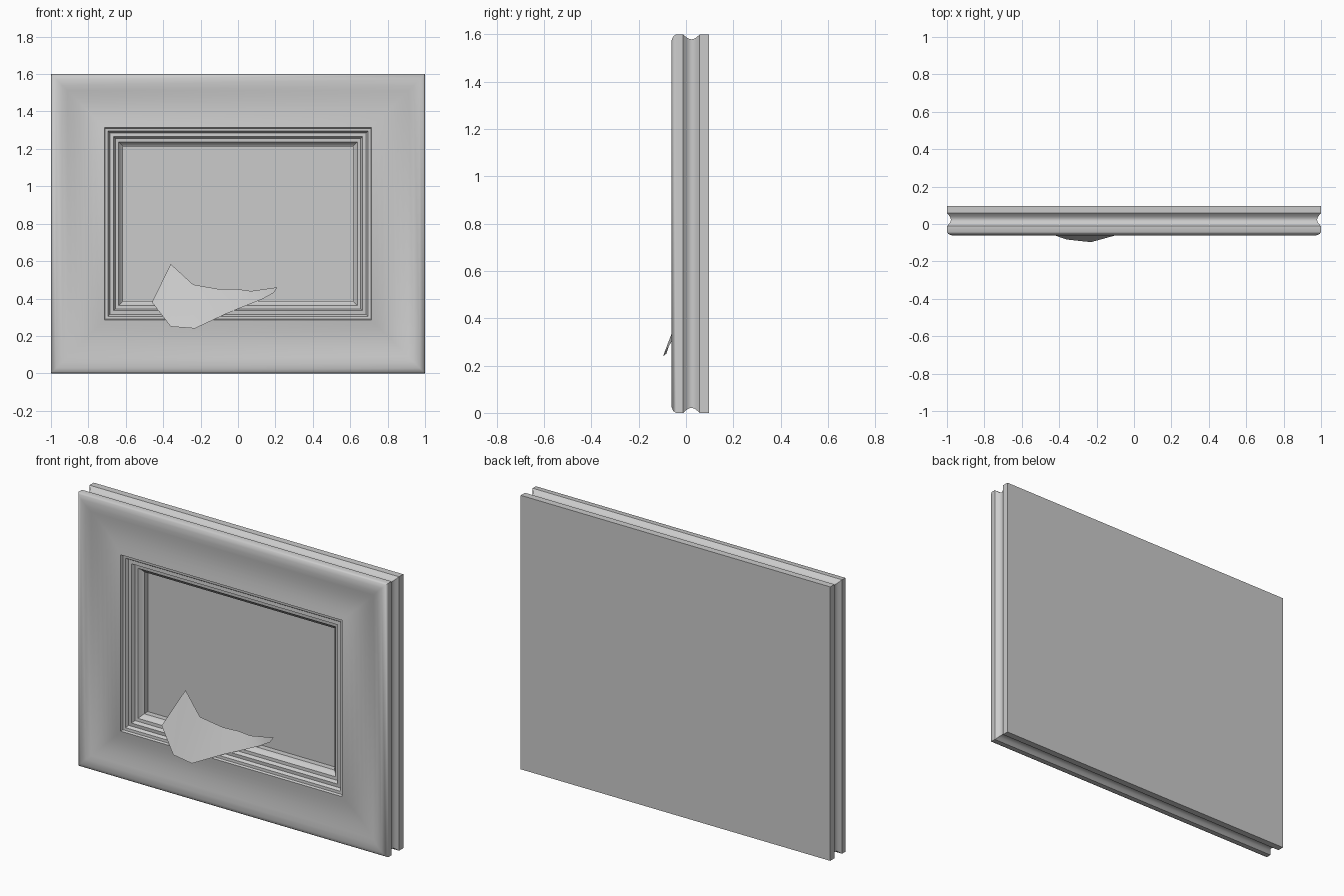
import bpy
import bmesh
import math

cube = bpy.data.objects.get("Cube")
if cube:
    bpy.data.objects.remove(cube, do_unlink=True)

WIDTH, HEIGHT = 2.0, 1.6
BACK_Y, PICTURE_Y = 0.097, 0.045

grey = bpy.data.materials.new("plain_grey")
grey.use_nodes = True
colour = (0.6, 0.6, 0.6, 1.0)
grey.diffuse_color = colour
grey.node_tree.nodes["Principled BSDF"].inputs["Base Color"].default_value = colour


def finish(name, bm, angle=40):
    mesh = bpy.data.meshes.new(name)
    bm.to_mesh(mesh)
    bm.free()
    mesh.materials.append(grey)
    obj = bpy.data.objects.new(name, mesh)
    bpy.context.collection.objects.link(obj)
    bpy.ops.object.select_all(action="DESELECT")
    obj.select_set(True)
    bpy.context.view_layer.objects.active = obj
    bpy.ops.object.shade_smooth_by_angle(angle=math.radians(angle))
    return obj


def rectangle(bm, inset, y):
    """Four corners of the frame outline, moved inwards by inset, at depth y."""
    x = WIDTH / 2 - inset
    low, high = inset, HEIGHT - inset
    return [bm.verts.new((a, y, b)) for a, b in
            ((-x, low), (x, low), (x, high), (-x, high))]


def panel(name, inset, y, faces_back=False):
    bm = bmesh.new()
    corners = rectangle(bm, inset, y)
    bm.faces.new(corners[::-1] if faces_back else corners)
    return finish(name, bm)


# Moulding cross-section as (inset, depth): back edge, side groove,
# rounded front lip, shallow cove, then small steps down to the picture
groove = [(0.021 * math.sin(math.pi * i / 8), 0.058 - 0.07 * i / 8)
          for i in range(9)]
lip = [(0, -0.042), (0.008, -0.054), (0.028, -0.062)]
cove = [(0.06 + 0.225 * i / 8, -0.061 + 0.018 * math.sin(math.pi * i / 8))
        for i in range(9)]
steps = [(0.29, -0.048), (0.305, -0.046), (0.315, -0.030), (0.335, -0.033),
         (0.345, -0.014), (0.362, -0.012), (0.374, 0.005),
         (0.386, 0.012), (0.386, PICTURE_Y)]
profile = [(0, BACK_Y)] + groove + lip + cove + steps

# Mitred frame swept around the rectangle
bm = bmesh.new()
rings = [rectangle(bm, inset, y) for inset, y in profile]
for outer, inner in zip(rings, rings[1:]):
    for i in range(4):
        j = (i + 1) % 4
        bm.faces.new((outer[i], outer[j], inner[j], inner[i]))
bmesh.ops.recalc_face_normals(bm, faces=bm.faces[:])
finish("frame", bm)

# Flat panels
panel("picture_panel", 0.386, PICTURE_Y)
panel("back_panel", 0, BACK_Y, faces_back=True)

# Thin leaf leaning from the opening out over the lower rail
outline = [(-0.46, -0.048, 0.38), (-0.36, -0.083, 0.25), (-0.23, -0.097, 0.24),
           (-0.06, -0.050, 0.32), (0.05, -0.020, 0.365), (0.13, 0.010, 0.397),
           (0.19, 0.025, 0.43), (0.21, 0.030, 0.46), (0.07, 0.015, 0.44),
           (0.0, 0.008, 0.45), (-0.10, 0.0, 0.45), (-0.24, -0.008, 0.475),
           (-0.36, 0.030, 0.585)]
bm = bmesh.new()
bm.faces.new([bm.verts.new(p) for p in outline])
bmesh.ops.triangulate(bm, faces=bm.faces[:])
finish("leaf", bm, 60)
